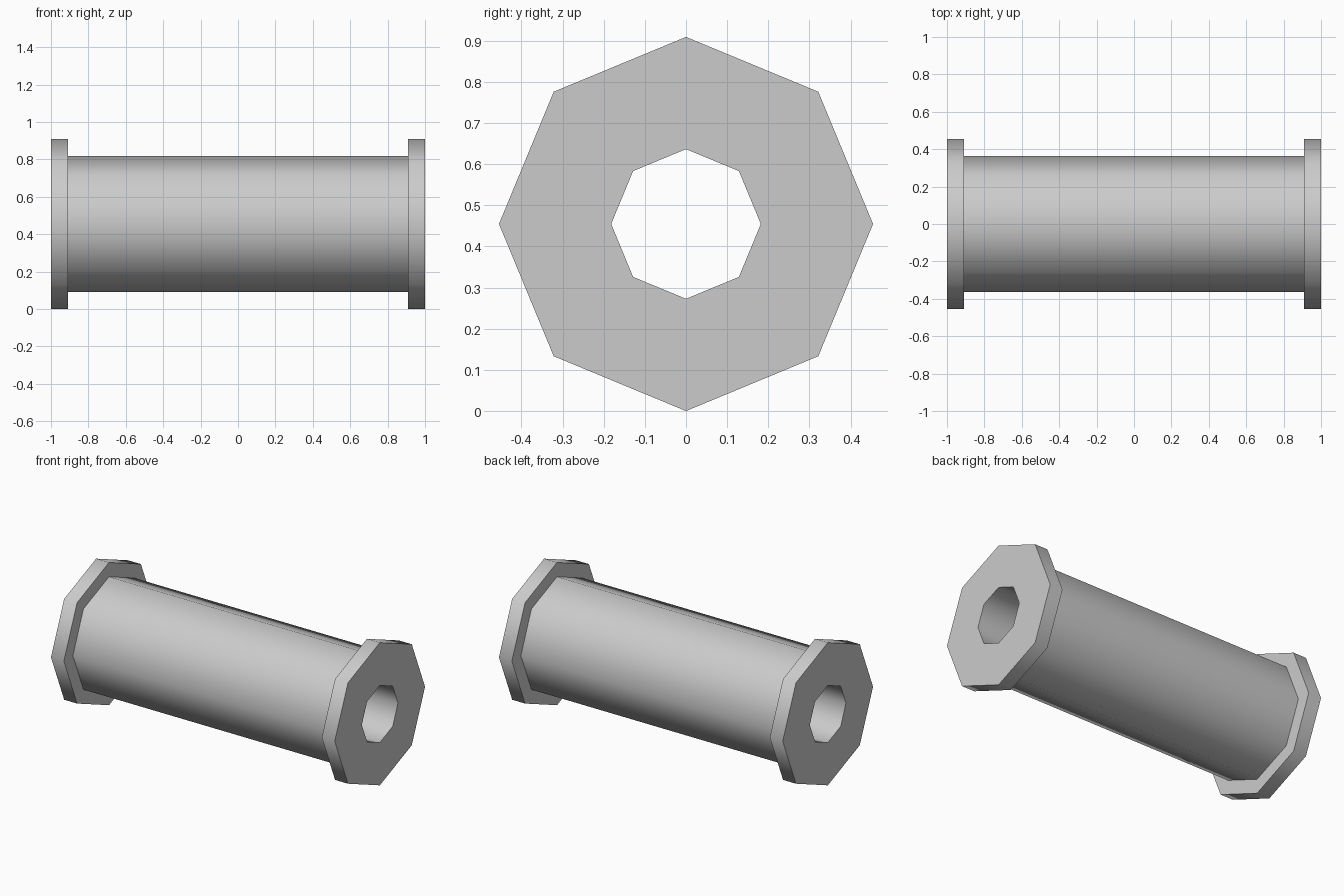
import bpy, bmesh
from math import cos, sin, pi, radians

if "Cube" in bpy.data.objects:
    bpy.data.objects.remove(bpy.data.objects["Cube"])

U = 1 / 11            # design unit: the spool is 22 units long
SIDES = 8
CENTRE_Z = 5 * U

# Closed half-section as (x, radius): bore, flange, shaft, flange
profile = [(-11, 2), (-11, 5), (-10, 5), (-10, 4),
           (10, 4), (10, 5), (11, 5), (11, 2)]

# Flanged spool turned around the x axis, open bore through the middle
bm = bmesh.new()
rings = []
for x, r in profile:
    rings.append([bm.verts.new((x * U,
                                r * U * cos(2 * pi * i / SIDES),
                                CENTRE_Z + r * U * sin(2 * pi * i / SIDES)))
                  for i in range(SIDES)])
for k, a in enumerate(rings):
    b = rings[(k + 1) % len(rings)]
    for i in range(SIDES):
        j = (i + 1) % SIDES
        bm.faces.new((a[i], a[j], b[j], b[i]))
bmesh.ops.recalc_face_normals(bm, faces=bm.faces[:])

mesh = bpy.data.meshes.new("flanged_spool")
bm.to_mesh(mesh)
bm.free()
spool = bpy.data.objects.new("flanged_spool", mesh)
bpy.context.collection.objects.link(spool)

# Smooth around the octagon, crisp at the right-angled rims
bpy.context.view_layer.objects.active = spool
spool.select_set(True)
bpy.ops.object.shade_smooth_by_angle(angle=radians(60))
